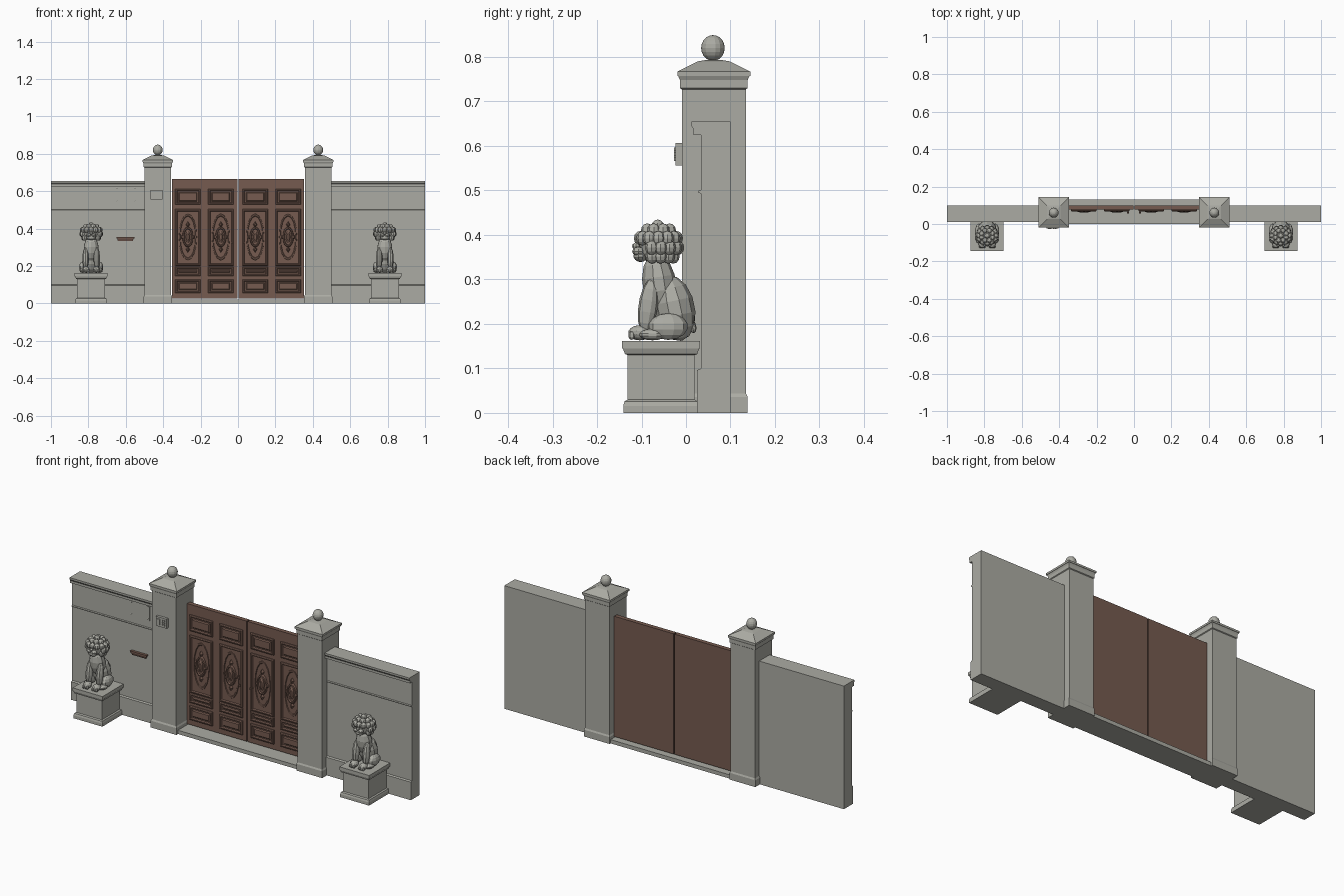
import bpy, bmesh
from math import sin, cos, pi, radians
from mathutils import Matrix, Vector

if "Cube" in bpy.data.objects:
    bpy.data.objects.remove(bpy.data.objects["Cube"])


def material(name, rgb):
    m = bpy.data.materials.new(name)
    m.use_nodes = True
    m.diffuse_color = (*rgb, 1)
    m.node_tree.nodes["Principled BSDF"].inputs["Base Color"].default_value = (*rgb, 1)
    return m


STONE = material("grey stone", (0.41, 0.41, 0.37))
WOOD = material("brown wood", (0.18, 0.105, 0.08))


def finish(name, bm, mat, mirror=True):
    bmesh.ops.recalc_face_normals(bm, faces=bm.faces)
    me = bpy.data.meshes.new(name)
    bm.to_mesh(me)
    bm.free()
    ob = bpy.data.objects.new(name, me)
    bpy.context.scene.collection.objects.link(ob)
    me.materials.append(mat)
    if mirror:
        ob.modifiers.new("Mirror", "MIRROR").use_mirror_merge = False
    return ob


def loft(bm, rings):
    """Skin a list of equal point loops and cap both ends."""
    loops = [[bm.verts.new(p) for p in ring] for ring in rings]
    n = len(loops[0])
    for a, b in zip(loops, loops[1:]):
        for i in range(n):
            j = (i + 1) % n
            bm.faces.new((a[i], a[j], b[j], b[i]))
    bm.faces.new(loops[0])
    bm.faces.new(loops[-1])


def box(bm, x0, x1, y0, y1, z0, z1):
    loft(bm, [[(x0, y0, z), (x1, y0, z), (x1, y1, z), (x0, y1, z)] for z in (z0, z1)])


def square_stack(bm, cx, cy, steps):
    """Square column from (half width, height) steps."""
    loft(bm, [[(cx + sx * h, cy + sy * h, z) for sx, sy in
               ((-1, -1), (1, -1), (1, 1), (-1, 1))] for h, z in steps])


def ball(bm, centre, radii, tilt=0, seg=10, rows=7):
    m = (Matrix.Translation(centre) @ Matrix.Rotation(radians(tilt), 4, "X")
         @ Matrix.Diagonal((*radii, 1)))
    bmesh.ops.create_uvsphere(bm, u_segments=seg, v_segments=rows, radius=1, matrix=m)


def panel(bm, cx, cz, hw, hh, steps):
    """Rectangular moulding on the door face from (inset, y) steps."""
    loft(bm, [[(cx + sx * (hw - d), y, cz + sz * (hh - d)) for sx, sz in
               ((-1, -1), (1, -1), (1, 1), (-1, 1))] for d, y in steps])


def oval(bm, cx, cz, steps, seg=16):
    """Oval medallion from (x radius, z radius, y) steps."""
    loft(bm, [[(cx + rx * cos(2 * pi * i / seg), y, cz + rz * sin(2 * pi * i / seg))
               for i in range(seg)] for rx, rz, y in steps])


# Side walls: one profile with coping, string course and plinth
bm = bmesh.new()
profile = [(0.1, 0), (0.1, 0.655), (0.012, 0.655), (0.012, 0.645), (0.017, 0.638),
           (0.017, 0.625), (0.034, 0.625), (0.034, 0.501), (0.027, 0.499), (0.027, 0.495),
           (0.034, 0.493), (0.034, 0.1), (0.025, 0.096), (0.025, 0)]
loft(bm, [[(x, y, z) for y, z in profile] for x in (0.48, 1.0)])
finish("side_wall", bm, STONE)

# Gate pillars with moulded cornice and hipped cap
PX, PY = 0.429, 0.0625
bm = bmesh.new()
square_stack(bm, PX, PY, [(0.076, 0), (0.076, 0.036), (0.072, 0.044), (0.072, 0.727),
                          (0.076, 0.73), (0.076, 0.748), (0.080, 0.757), (0.082, 0.757),
                          (0.082, 0.767), (0.036, 0.79), (0.018, 0.793)])
finish("gate_pillar", bm, STONE)

bm = bmesh.new()
ball(bm, (PX, PY - 0.002, 0.82), (0.0265, 0.0265, 0.029), seg=14, rows=10)
finish("pillar_ball", bm, STONE)

# Threshold between the pillars
bm = bmesh.new()
box(bm, -0.36, 0.36, 0.0, 0.13, 0, 0.02)
finish("threshold", bm, STONE, mirror=False)

# Door leaves
FACE = 0.077
bm = bmesh.new()
box(bm, 0.003, 0.353, FACE, 0.1, 0.025, 0.665)
finish("door_leaf", bm, WOOD)

# Raised panels in two columns per leaf
bm = bmesh.new()
raised = [(0, FACE + 0.002), (0, 0.071), (0.004, 0.067), (0.009, 0.067),
          (0.012, 0.075), (0.018, 0.075), (0.023, 0.07)]
flat = raised[:6]
for cx in (0.092, 0.268):
    for cz, hh, steps in ((0.57, 0.042, raised), (0.352, 0.152, flat),
                          (0.171, 0.025, raised), (0.092, 0.037, raised)):
        panel(bm, cx, cz, 0.068, hh, steps)
finish("door_panels", bm, WOOD)

# Carved medallions with pointed finials
bm = bmesh.new()
for cx in (0.092, 0.268):
    cz = 0.355
    oval(bm, cx, cz, [(0.048, 0.125, 0.076), (0.047, 0.123, 0.071), (0.042, 0.115, 0.071),
                      (0.040, 0.111, 0.0745)])
    oval(bm, cx, cz, [(0.030, 0.055, 0.076), (0.028, 0.052, 0.064), (0.022, 0.046, 0.062),
                      (0.019, 0.042, 0.069), (0.012, 0.032, 0.069), (0.006, 0.02, 0.063)])
    for s in (-1, 1):
        oval(bm, cx, cz + s * 0.066, [(0.012, 0.018, 0.076), (0.004, 0.008, 0.063)], 4)
        oval(bm, cx + s * 0.031, cz, [(0.007, 0.011, 0.076), (0.003, 0.005, 0.064)], 8)
finish("door_medallions", bm, WOOD)

# Door knobs
bm = bmesh.new()
oval(bm, 0.032, 0.322, [(0.007, 0.007, FACE), (0.007, 0.007, 0.073), (0.003, 0.003, 0.072),
                        (0.003, 0.003, 0.064), (0.006, 0.006, 0.062), (0.006, 0.006, 0.056)], 12)
finish("door_knob", bm, WOOD)

# Statue pedestals
LX, LY = 0.785, -0.056
bm = bmesh.new()
square_stack(bm, LX, LY, [(0.085, 0), (0.085, 0.016), (0.082, 0.026), (0.075, 0.03),
                          (0.075, 0.13), (0.081, 0.132), (0.086, 0.145), (0.088, 0.145),
                          (0.088, 0.162)])
finish("statue_pedestal", bm, STONE)

# Seated lion: body and legs
bm = bmesh.new()
ball(bm, (LX, -0.026, 0.235), (0.050, 0.046, 0.075), 12)
ball(bm, (LX, -0.060, 0.290), (0.042, 0.038, 0.070), 8)
for s in (-1, 1):
    ball(bm, (LX + s * 0.044, -0.040, 0.194), (0.022, 0.044, 0.030))
    ball(bm, (LX + s * 0.045, -0.075, 0.176), (0.018, 0.030, 0.013))
    ball(bm, (LX + s * 0.030, -0.085, 0.240), (0.018, 0.022, 0.062), -8)
    ball(bm, (LX + s * 0.027, -0.104, 0.180), (0.020, 0.026, 0.017))
    for t in (-1, 0, 1):
        ball(bm, (LX + s * 0.027 + t * 0.011, -0.122, 0.174), (0.007, 0.008, 0.010), 0, 6, 5)
# Tail curling up the back
for k in range(4):
    ball(bm, (LX + 0.012 * (k % 2), 0.014 - 0.004 * k, 0.195 + 0.02 * k),
         (0.010, 0.009, 0.016), 15, 8, 6)
finish("lion_body", bm, STONE)

# Lion face
bm = bmesh.new()
HEAD = Vector((LX, -0.062, 0.375))
ball(bm, HEAD, (0.044, 0.042, 0.045), seg=12, rows=8)
ball(bm, HEAD + Vector((0, -0.040, -0.022)), (0.026, 0.016, 0.014))
ball(bm, HEAD + Vector((0, -0.050, 0.000)), (0.009, 0.009, 0.008), 0, 8, 6)
for s in (-1, 1):
    ball(bm, HEAD + Vector((s * 0.013, -0.045, -0.012)), (0.014, 0.014, 0.010), 0, 8, 6)
    ball(bm, HEAD + Vector((s * 0.018, -0.040, 0.012)), (0.009, 0.008, 0.008), 0, 8, 6)
finish("lion_face", bm, STONE)

# Mane of round curls, leaving the face open
bm = bmesh.new()
for row, (elev, count) in enumerate(((-38, 11), (-8, 13), (22, 12), (52, 8), (88, 1))):
    for i in range(count):
        a = 2 * pi * (i + 0.5 * (row % 2)) / count
        e = radians(elev)
        d = Vector((sin(a) * cos(e), -cos(a) * cos(e), sin(e)))
        if d.y < -0.62 and elev < 20:
            continue
        c = HEAD + Vector((d.x * 0.050, d.y * 0.044, d.z * 0.041 + 0.002))
        ball(bm, c, (0.0145, 0.0145, 0.0165), 0, 8, 6)
finish("lion_mane", bm, STONE)

# Letter slot on the right-hand wall
bm = bmesh.new()
loft(bm, [[(-0.602 + sx * w, y, z) for sx, y in ((-1, 0.036), (1, 0.036), (1, f), (-1, f))]
          for w, z, f in ((0.040, 0.334, 0.027), (0.044, 0.348, 0.022),
                          (0.048, 0.348, 0.020), (0.048, 0.356, 0.020))])
finish("letter_slot", bm, WOOD, mirror=False)

# Blank wall plate with corner studs
bm = bmesh.new()
box(bm, -0.658, -0.542, 0.029, 0.036, 0.540, 0.625)
for x in (-0.648, -0.552):
    for z in (0.55, 0.615):
        oval(bm, x, z, [(0.004, 0.004, 0.030), (0.004, 0.004, 0.027), (0.002, 0.002, 0.026)], 8)
finish("wall_plate", bm, STONE, mirror=False)

# Entry panel on the right-hand pillar
bm = bmesh.new()
box(bm, -0.467, -0.404, -0.024, -0.008, 0.556, 0.606)
box(bm, -0.460, -0.442, -0.027, -0.023, 0.566, 0.596)
for x in (-0.430, -0.418):
    for z in (0.570, 0.581, 0.592):
        box(bm, x - 0.004, x + 0.004, -0.027, -0.023, z - 0.004, z + 0.004)
finish("entry_panel", bm, STONE, mirror=False)
